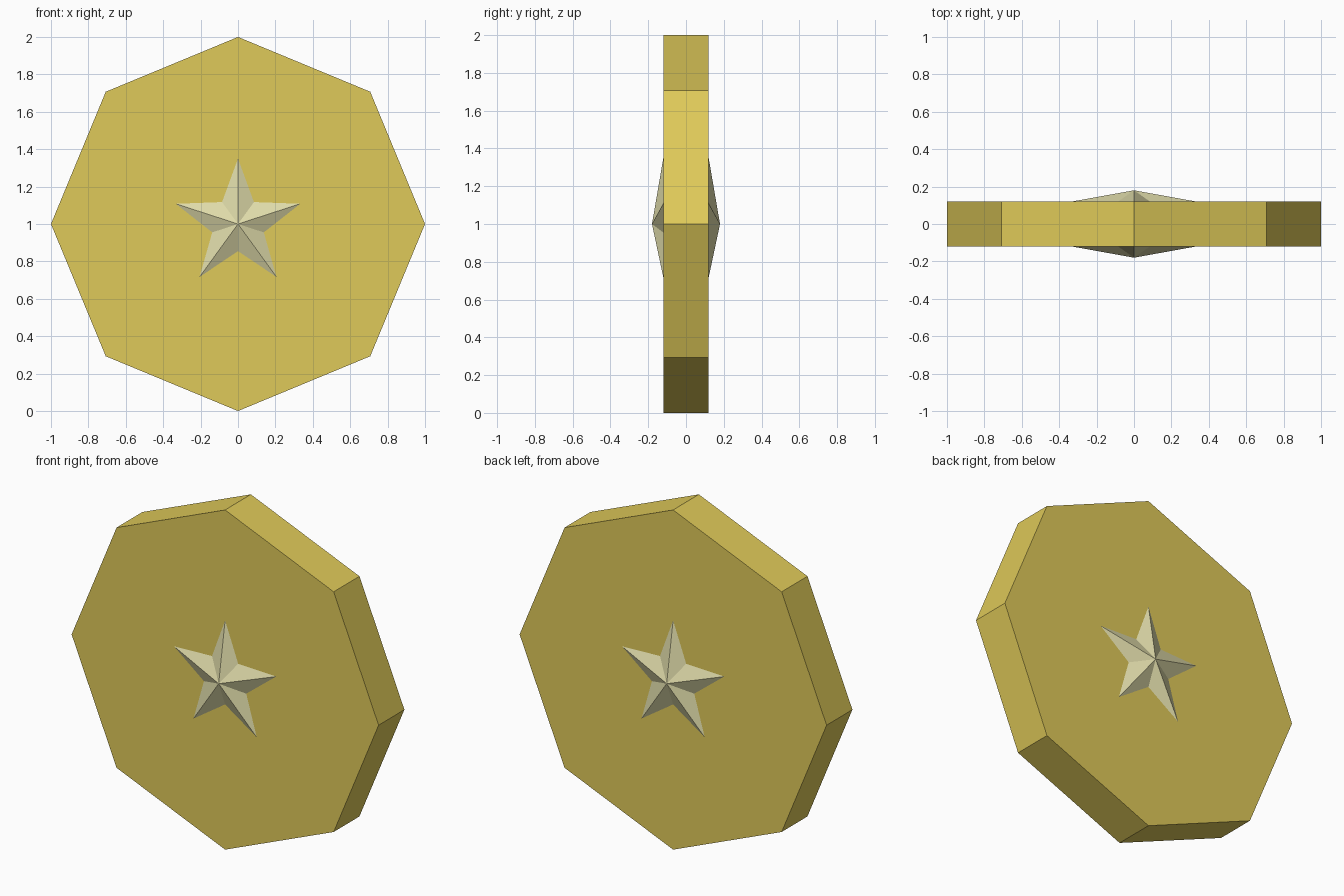
import bpy, bmesh, math
from mathutils import Vector

if "Cube" in bpy.data.objects:
    bpy.data.objects.remove(bpy.data.objects["Cube"])

HALF = 0.12      # half thickness of the coin
APEX = 0.18      # star peak distance from the centre plane


def material(name, rgb):
    m = bpy.data.materials.new(name)
    m.diffuse_color = (*rgb, 1)
    m.use_nodes = True
    m.node_tree.nodes["Principled BSDF"].inputs["Base Color"].default_value = m.diffuse_color
    return m


def ring_point(radius, angle, y):
    return Vector((radius * math.sin(angle), y, 1 + radius * math.cos(angle)))


def make_object(name, bm, mat):
    bmesh.ops.recalc_face_normals(bm, faces=bm.faces[:])
    mesh = bpy.data.meshes.new(name)
    bm.to_mesh(mesh)
    bm.free()
    mesh.materials.append(mat)
    obj = bpy.data.objects.new(name, mesh)
    bpy.context.collection.objects.link(obj)
    return obj


gold = material("gold", (0.74, 0.59, 0.10))
cream = material("pale_cream", (0.74, 0.71, 0.40))

# Octagonal coin body, standing on one corner
bm = bmesh.new()
front = bm.faces.new([bm.verts.new(ring_point(1, i * math.tau / 8, -HALF)) for i in range(8)])
ext = bmesh.ops.extrude_face_region(bm, geom=[front], use_keep_orig=True)
bmesh.ops.translate(bm, vec=(0, 2 * HALF, 0),
                    verts=[g for g in ext["geom"] if isinstance(g, bmesh.types.BMVert)])
make_object("coin_body", bm, gold)

# Faceted five-point star on each side, its base sunk slightly into the coin
for side, name in ((-1, "front_star"), (1, "back_star")):
    bm = bmesh.new()
    apex = bm.verts.new((0, side * APEX, 1))
    rim = [bm.verts.new(ring_point(0.145 if i % 2 else 0.35, i * math.tau / 10, side * HALF))
           for i in range(10)]
    base = [bm.verts.new(v.co - Vector((0, side * 0.01, 0))) for v in rim]
    for i in range(10):
        j = (i + 1) % 10
        bm.faces.new((rim[i], rim[j], apex))
        bm.faces.new((rim[i], base[i], base[j], rim[j]))
    bm.faces.new(base)
    make_object(name, bm, cream)
